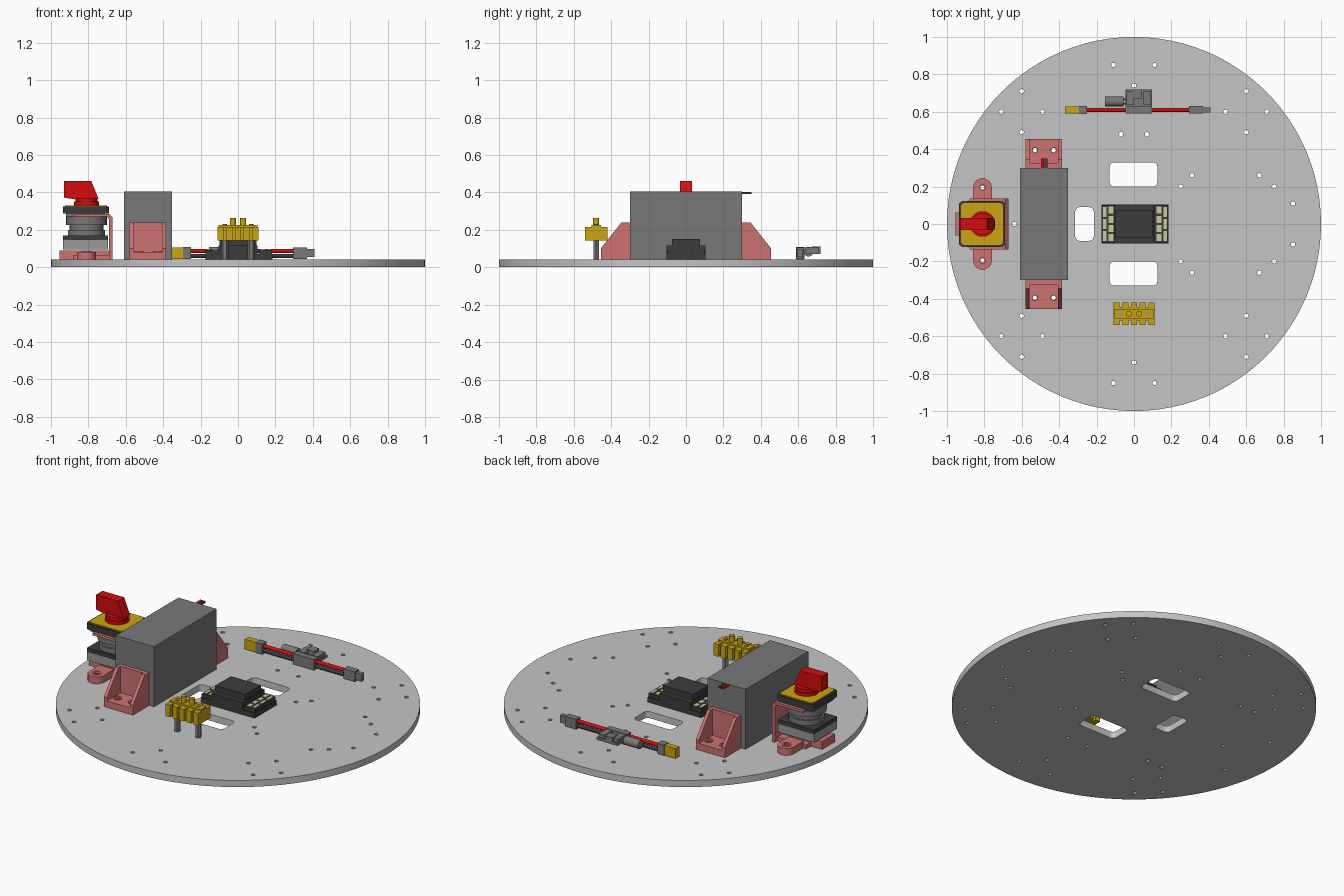
import bpy, bmesh, math

if "Cube" in bpy.data.objects:
    bpy.data.objects.remove(bpy.data.objects["Cube"])

def mat(name, r, g, b):
    m = bpy.data.materials.new(name)
    m.diffuse_color = (r, g, b, 1)
    m.use_nodes = True
    m.node_tree.nodes["Principled BSDF"].inputs["Base Color"].default_value = m.diffuse_color
    return m

PLATE = mat("plate_grey", .56, .56, .56)
GREY = mat("mid_grey", .19, .19, .19)
LIGHT = mat("switch_grey", .32, .32, .32)
DARK = mat("charcoal", .045, .045, .045)
PINK = mat("bracket_pink", .62, .17, .17)
GOLD = mat("gold", .60, .38, .005)
RED = mat("red", .66, .004, .004)
CREAM = mat("cream", .60, .60, .33)

# ---- outline helpers ----
def rect(u0, u1, v0, v1):
    return [(u0, v0), (u1, v0), (u1, v1), (u0, v1)]

def circle(u, v, r, n=24):
    return [(u + r * math.cos(2 * math.pi * i / n), v + r * math.sin(2 * math.pi * i / n)) for i in range(n)]

def rounded(u0, u1, v0, v1, r, n=5):
    pts = []
    for k, (u, v) in enumerate([(u1 - r, v1 - r), (u0 + r, v1 - r), (u0 + r, v0 + r), (u1 - r, v0 + r)]):
        for i in range(n + 1):
            a = math.pi / 2 * (k + i / n)
            pts.append((u + r * math.cos(a), v + r * math.sin(a)))
    return pts

def extrude(name, loops, a, b, material, axis='z'):
    """Fill outlines (inner loops become holes) and extrude from a to b along an axis."""
    cu = bpy.data.curves.new(name, 'CURVE')
    cu.dimensions, cu.fill_mode, cu.extrude = '2D', 'BOTH', abs(b - a) / 2
    for loop in loops:
        s = cu.splines.new('POLY')
        s.points.add(len(loop) - 1)
        for p, (u, v) in zip(s.points, loop):
            p.co = (u, v, 0, 1)
        s.use_cyclic_u = True
    tmp = bpy.data.objects.new(name + "_outline", cu)
    bpy.context.collection.objects.link(tmp)
    me = bpy.data.meshes.new_from_object(tmp.evaluated_get(bpy.context.evaluated_depsgraph_get()))
    bpy.data.objects.remove(tmp)
    mid = (a + b) / 2
    for v in me.vertices:
        x, y, z = v.co
        z += mid
        v.co = {'z': (x, y, z), 'y': (x, z, y), 'x': (z, x, y)}[axis]
    bm = bmesh.new()
    bm.from_mesh(me)
    bmesh.ops.remove_doubles(bm, verts=bm.verts, dist=1e-5)
    bmesh.ops.recalc_face_normals(bm, faces=bm.faces)
    for f in bm.faces:
        f.smooth, f.material_index = True, 0
    bm.to_mesh(me)
    bm.free()
    me.set_sharp_from_angle(angle=math.radians(32))
    me.materials.clear()
    me.materials.append(material)
    me.name = name
    ob = bpy.data.objects.new(name, me)
    bpy.context.collection.objects.link(ob)
    return ob

def box(name, x, y, z, material):
    return extrude(name, [rect(*x, *y)], *z, material)

def cyl(name, u, v, r, a, b, material, axis='z', n=24):
    return extrude(name, [circle(u, v, r, n)], a, b, material, axis)

# ---- round base plate with slots and screw holes ----
T = .04
half = [(-.11, .85), (.11, .85), (-.6, .71), (.6, .71), (0, .74), (-.71, .6), (-.49, .6), (.49, .6),
        (.71, .6), (-.6, .49), (.6, .49), (-.07, .48), (.07, .48), (.31, .26), (.25, .2), (.67, .26),
        (.75, .2), (.85, .11), (-.53, .395), (-.43, .395), (-.81, .195)]
holes = [(x, s * y) for x, y in half for s in (1, -1)] + [(-.64, 0)]
loops = [circle(0, 0, 1, 96)] + [circle(x, y, .012, 10) for x, y in holes]
loops += [rounded(-.13, .125, .2, .33, .025), rounded(-.13, .125, -.33, -.2, .025),
          rounded(-.315, -.215, -.09, .09, .025)]
extrude("base_plate", loops, 0, T, PLATE)

# ---- battery with leads ----
box("battery", (-.61, -.353), (-.3, .3), (T, .404), GREY)
box("battery_lead_red", (-.497, -.482), (.3, .35), (.392, .403), RED)
box("battery_lead_black", (-.478, -.463), (.3, .35), (.392, .403), DARK)

# ---- battery end brackets, mirrored front to back ----
for s, side in ((1, "back"), (-1, "front")):
    base = [rect(-.58, -.385, *sorted((s * .3, s * .455)))]
    base += [circle(x, s * .395, .014, 12) for x in (-.53, -.43)]
    extrude(f"bracket_base_{side}", base, T, .08, PINK)
    for x in (-.53, -.43):
        extrude(f"bracket_washer_{side}", [circle(x, s * .395, .024, 12), circle(x, s * .395, .014, 12)],
                .08, .086, PINK)
    box(f"bracket_wall_{side}", (-.58, -.385), sorted((s * .3, s * .325)), (T, .24), PINK)
    gusset = [(s * y, z) for y, z in [(.3, T), (.455, T), (.455, .1), (.345, .24), (.3, .24)]]
    for x in (-.58, -.405):
        extrude(f"bracket_gusset_{side}", [gusset], x, x + .02, PINK, 'x')

# ---- main switch: pink mount ----
extrude("switch_mount", [[(-.88, .27), (-.70, .27), (-.69, .255), (-.69, T), (-.67, T), (-.67, .265),
                          (-.69, .285), (-.88, .285)]], -.135, .135, PINK, 'y')
box("switch_mount_foot", (-.955, -.68), (-.062, .062), (T, .088), PINK)
box("switch_mount_base", (-.88, -.68), (-.11, .11), (T, .065), PINK)
for s in (1, -1):
    arc = [(-.81 + .05 * math.cos(math.pi * i / 12), s * (.195 + .05 * math.sin(math.pi * i / 12))) for i in range(13)]
    extrude("switch_mount_tab", [[(-.76, s * .1)] + arc + [(-.86, s * .1)], circle(-.81, s * .195, .014, 12)],
            T, .082, PINK)
    extrude("switch_tab_washer", [circle(-.81, s * .195, .026, 12), circle(-.81, s * .195, .014, 12)],
            .082, .086, PINK)

# ---- main switch: stacked body, face and knob ----
box("switch_terminal_block", (-.935, -.695), (-.11, .11), (.095, .145), LIGHT)
box("switch_dark_layer", (-.935, -.695), (-.11, .11), (.145, .17), DARK)
cyl("switch_lower_drum", -.81, 0, .1, .17, .2, GREY)
cyl("switch_waist", -.81, 0, .09, .2, .225, GREY)
cyl("switch_upper_drum", -.81, 0, .11, .225, .27, GREY)
box("switch_collar", (-.92, -.71), (-.1, .1), (.27, .29), GREY)
extrude("switch_face_rim", [rounded(-.935, -.69, -.122, .122, .02)], .288, .325, DARK)
extrude("switch_face", [rounded(-.925, -.70, -.112, .112, .02)], .325, .331, GOLD)
cyl("switch_knob_collar", -.81, 0, .068, .331, .35, RED)
cyl("switch_knob_neck", -.81, 0, .06, .35, .37, RED)
extrude("switch_knob_handle", [[(-.93, .372), (-.93, .462), (-.785, .462), (-.745, .365), (-.80, .352)]],
        -.031, .031, RED, 'y')

# ---- controller with terminal rows ----
box("controller_board", (-.175, .185), (-.105, .105), (T, .07), DARK)
box("controller_body", (-.105, .105), (-.105, .105), (.07, .115), DARK)
box("controller_lid", (-.1, .1), (-.075, .075), (.115, .15), DARK)
for s in (1, -1):
    box("terminal_strip", sorted((.005 + s * .105, .005 + s * .178)), (-.1, .1), (.07, .092), DARK)
    for i in range(4):
        y = -.073 + i * .049
        box("terminal_inner", sorted((.005 + s * .115, .005 + s * .142)), (y - .019, y + .019), (.09, .096), CREAM)
    for i in range(3):
        y = -.064 + i * .064
        box("terminal_outer", sorted((.005 + s * .153, .005 + s * .172)), (y - .026, y + .026), (.09, .096), CREAM)

# ---- gold distribution block on standoffs ----
comb = []
for s in (1, -1):
    for i in range(5):
        c = s * (-.093 + i * .0465)
        comb += [(c - s * .016, -.48 + s * .037), (c - s * .016, -.48 + s * .06),
                 (c + s * .016, -.48 + s * .06), (c + s * .016, -.48 + s * .037)]
extrude("terminal_block", [comb], .142, .215, GOLD)
box("terminal_block_ridge", (-.105, .105), (-.505, -.455), (.215, .225), GOLD)
for x in (-.028, .028):
    cyl("terminal_post", x, -.48, .016, .225, .264, GOLD, n=12)
for s in (1, -1):
    cyl("standoff", s * .07, -.48, .018, T, .142, GREY, n=6)
    cyl("standoff_screw", s * .07, -.48, .012, .225, .23, LIGHT, n=10)

# ---- power lead with inline regulator ----
box("lead_plug_gold", (-.37, -.295), (.592, .628), (.045, .105), GOLD)
box("lead_plug_grey", (-.295, -.25), (.588, .632), (.045, .108), GREY)
cyl("lead_wire_red", .61, .087, .011, -.25, .31, RED, 'x', 12)
cyl("lead_wire_black", .61, .060, .011, -.25, .31, DARK, 'x', 12)
box("lead_socket_grey", (.295, .37), (.59, .63), (.045, .105), GREY)
box("lead_socket_tip", (.37, .41), (.597, .623), (.055, .098), GREY)
box("regulator_base", (-.045, .095), (.592, .63), (T, .105), GREY)
box("regulator_board", (-.045, .095), (.63, .72), (.07, .085), GREY)
box("regulator_chip", (-.01, .04), (.67, .72), (.085, .11), GREY)
for x in (-.04, .05):
    box("regulator_coil", (x, x + .04), (.635, .71), (.085, .105), GREY)
cyl("capacitor", .655, .083, .026, -.155, -.055, GREY, 'x')
for y in (.645, .665):
    cyl("capacitor_leg", y, .083, .005, -.055, -.04, GREY, 'x', 8)
